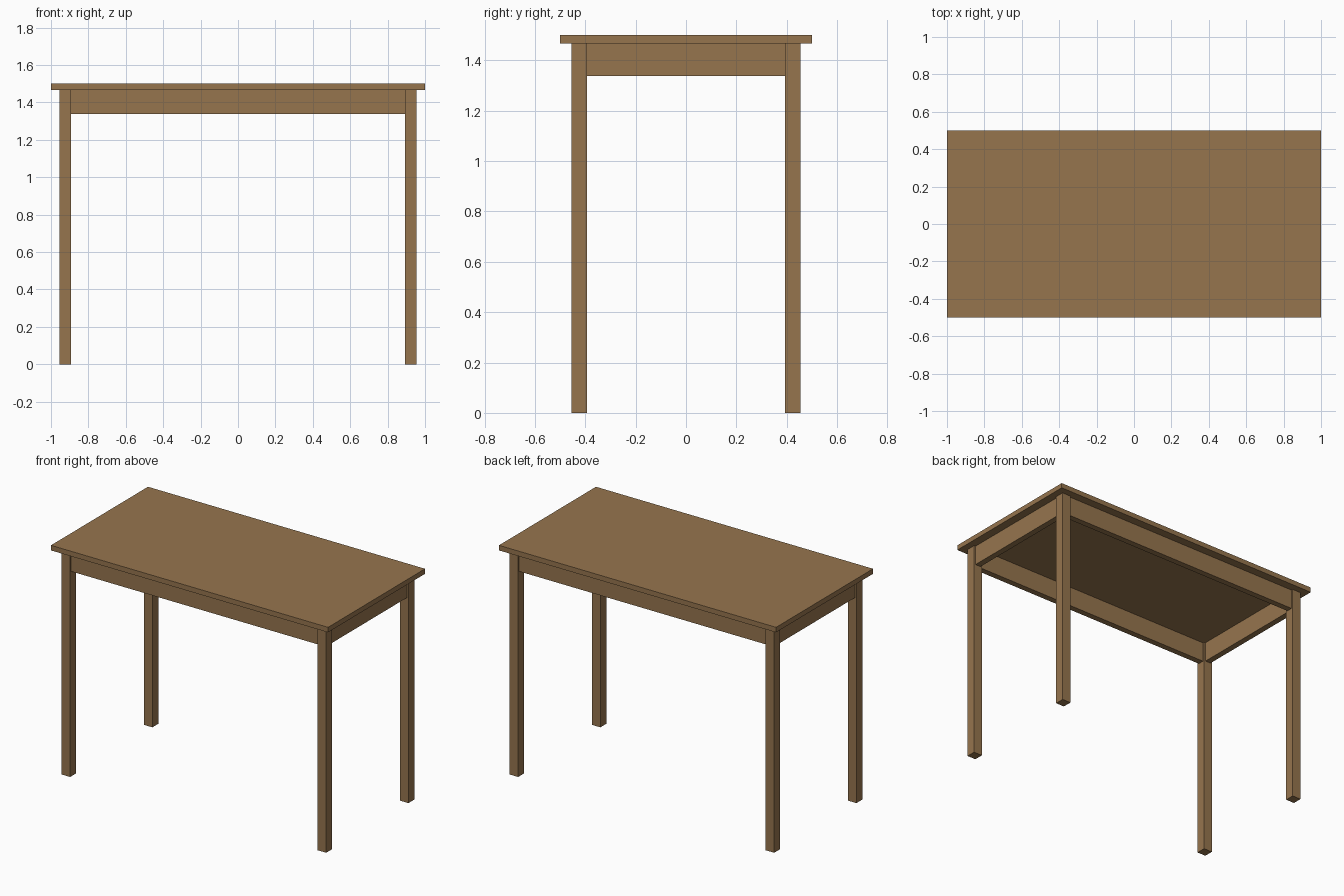
import bpy

if "Cube" in bpy.data.objects:
    bpy.data.objects.remove(bpy.data.objects["Cube"])

# Single wood colour
wood = bpy.data.materials.new("brown wood")
wood.diffuse_color = (0.305, 0.178, 0.076, 1)
wood.use_nodes = True
wood.node_tree.nodes["Principled BSDF"].inputs["Base Color"].default_value = wood.diffuse_color

TOP_Z, UNDER_Z, APRON_Z = 1.5, 1.467, 1.337
LEG = 0.062                     # leg thickness
LEG_X, LEG_Y = 0.924, 0.424     # leg centres
APRON = 0.04                    # apron board thickness


def box(name, centre, size):
    bpy.ops.mesh.primitive_cube_add(size=1, location=centre)
    ob = bpy.context.object
    ob.name = name
    ob.scale = size
    bpy.ops.object.transform_apply(location=False, rotation=False, scale=True)
    ob.data.materials.append(wood)
    return ob


# Table top
box("table_top", (0, 0, (TOP_Z + UNDER_Z) / 2), (2, 1, TOP_Z - UNDER_Z))

# Four square legs
for sx, side in ((-1, "left"), (1, "right")):
    for sy, end in ((-1, "front"), (1, "back")):
        box(f"{end}_{side}_leg", (sx * LEG_X, sy * LEG_Y, UNDER_Z / 2),
            (LEG, LEG, UNDER_Z))

# Apron boards between the legs, set slightly back from the leg faces
apron_mid, apron_h = (UNDER_Z + APRON_Z) / 2, UNDER_Z - APRON_Z
for s, name in ((-1, "front"), (1, "back")):
    box(f"{name}_apron", (0, s * LEG_Y, apron_mid),
        (2 * LEG_X - LEG, APRON, apron_h))
for s, name in ((-1, "left"), (1, "right")):
    box(f"{name}_apron", (s * LEG_X, 0, apron_mid),
        (APRON, 2 * LEG_Y - LEG, apron_h))
